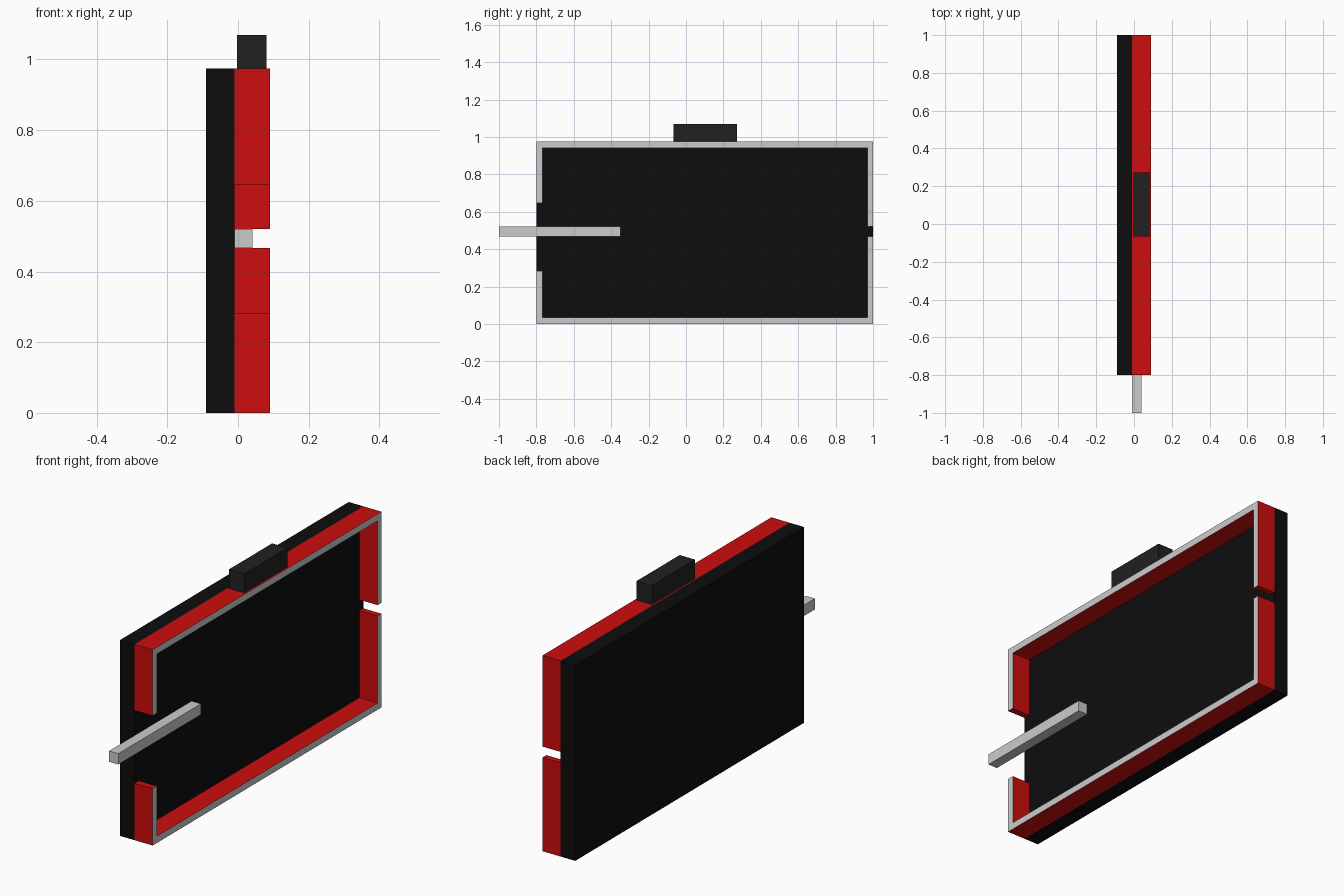
import bpy
import bmesh

if "Cube" in bpy.data.objects:
    bpy.data.objects.remove(bpy.data.objects["Cube"])


def material(name, rgb):
    m = bpy.data.materials.new(name)
    m.diffuse_color = (*rgb, 1)
    m.use_nodes = True
    m.node_tree.nodes["Principled BSDF"].inputs["Base Color"].default_value = m.diffuse_color
    return m


red = material("red", (0.61, 0.004, 0.004))
black = material("black", (0.004, 0.004, 0.004))
charcoal = material("charcoal", (0.015, 0.015, 0.015))
grey = material("grey", (0.8, 0.8, 0.8))


def prism(name, outline, x0, x1, mats=()):
    """Extrude a y-z outline along x; a second material colours the +x face."""
    bm = bmesh.new()
    base = bm.faces.new([bm.verts.new((x0, y, z)) for y, z in outline])
    ext = bmesh.ops.extrude_face_region(bm, geom=[base], use_keep_orig=True)
    verts = [g for g in ext["geom"] if isinstance(g, bmesh.types.BMVert)]
    bmesh.ops.translate(bm, verts=verts, vec=(x1 - x0, 0, 0))
    bmesh.ops.recalc_face_normals(bm, faces=bm.faces)
    if len(mats) > 1:
        for f in bm.faces:
            f.material_index = int(f.normal.x > 0.9)
    me = bpy.data.meshes.new(name)
    bm.to_mesh(me)
    bm.free()
    for m in mats:
        me.materials.append(m)
    ob = bpy.data.objects.new(name, me)
    bpy.context.collection.objects.link(ob)
    return ob


def box(name, x, y, z, mats=()):
    return prism(name, [(y[0], z[0]), (y[1], z[0]), (y[1], z[1]), (y[0], z[1])], *x, mats)


H = 0.975   # body height
T = 0.034   # wall thickness


def frame_half(name, edge, inner, front_end, back_end):
    """C-shaped half of the wall: one long rail with an arm at each end."""
    outline = [(-0.8, front_end), (-0.8, edge), (1, edge), (1, back_end),
               (0.97, back_end), (0.97, inner), (-0.8 + T, inner), (-0.8 + T, front_end)]
    return prism(name, outline, -0.01, 0.09, (red, grey))


# Back panel
box("back_panel", (-0.09, -0.01), (-0.8, 1), (0, H), (black,))

# Surrounding wall with an opening at each end
frame_half("lower_wall", 0, T, 0.283, 0.467)
frame_half("upper_wall", H, H - T, 0.646, 0.521)

# Sliding rod
box("rod", (-0.01, 0.041), (-1, -0.35), (0.467, 0.521))

# Block on the top edge
box("top_block", (-0.003, 0.081), (-0.066, 0.273), (H, 1.07), (charcoal,))
